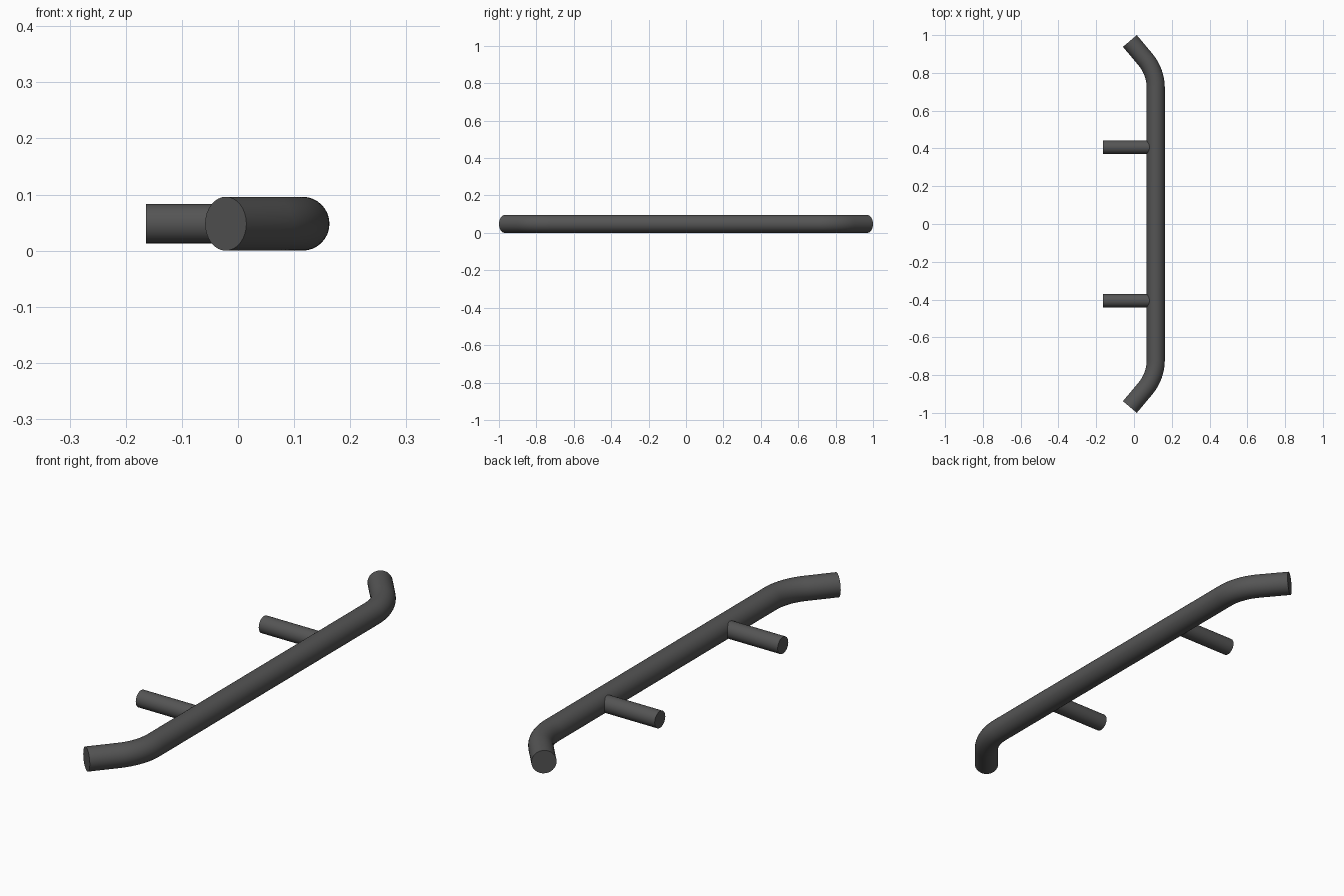
import bpy, bmesh
from math import sin, cos, radians, pi

if "Cube" in bpy.data.objects:
    bpy.data.objects.remove(bpy.data.objects["Cube"])

BAR_R, POST_R, ZC = 0.048, 0.035, 0.048
BAR_X, BEND_Y, BEND_R, TIP = 0.115, 0.72, 0.236, 0.127
ANGLE = radians(40)

mat = bpy.data.materials.new("dark_grey")
mat.diffuse_color = (0.09, 0.09, 0.09, 1)
mat.use_nodes = True
mat.node_tree.nodes["Principled BSDF"].inputs["Base Color"].default_value = mat.diffuse_color


def finish(obj):
    obj.data.materials.append(mat)
    bpy.ops.object.select_all(action='DESELECT')
    obj.select_set(True)
    bpy.context.view_layer.objects.active = obj
    bpy.ops.object.shade_smooth_by_angle(angle=radians(35))


def tube(name, path, radius):
    """Sweep a capped round section along a path lying in a horizontal plane."""
    curve = bpy.data.curves.new(name, 'CURVE')
    curve.dimensions = '3D'
    curve.bevel_depth = radius
    curve.bevel_resolution = 14
    curve.use_fill_caps = True
    spline = curve.splines.new('POLY')
    spline.points.add(len(path) - 1)
    for point, (x, y) in zip(spline.points, path):
        point.co = (x, y, ZC, 1)
    obj = bpy.data.objects.new(name, curve)
    bpy.context.collection.objects.link(obj)
    bpy.ops.object.select_all(action='DESELECT')
    obj.select_set(True)
    bpy.context.view_layer.objects.active = obj
    bpy.ops.object.convert(target='MESH')
    obj = bpy.context.view_layer.objects.active
    # weld the caps to the tube
    bm = bmesh.new()
    bm.from_mesh(obj.data)
    bmesh.ops.remove_doubles(bm, verts=bm.verts, dist=1e-5)
    bmesh.ops.recalc_face_normals(bm, faces=bm.faces)
    bm.to_mesh(obj.data)
    bm.free()
    finish(obj)
    return obj


# Main grip bar: straight run, arc and short angled tip, mirrored in y
half = []
for i in range(13):
    a = ANGLE * i / 12
    half.append((BAR_X - BEND_R * (1 - cos(a)), BEND_Y + BEND_R * sin(a)))
x, y = half[-1]
half.append((x - TIP * sin(ANGLE), y + TIP * cos(ANGLE)))
path = [(x, -y) for x, y in reversed(half)] + half
tube("handle_bar", path, BAR_R)

# Two mounting posts running back from the bar
for name, side in (("front_post", -1), ("rear_post", 1)):
    tube(name, [(-0.164, side * 0.406), (0.1, side * 0.406)], POST_R)
